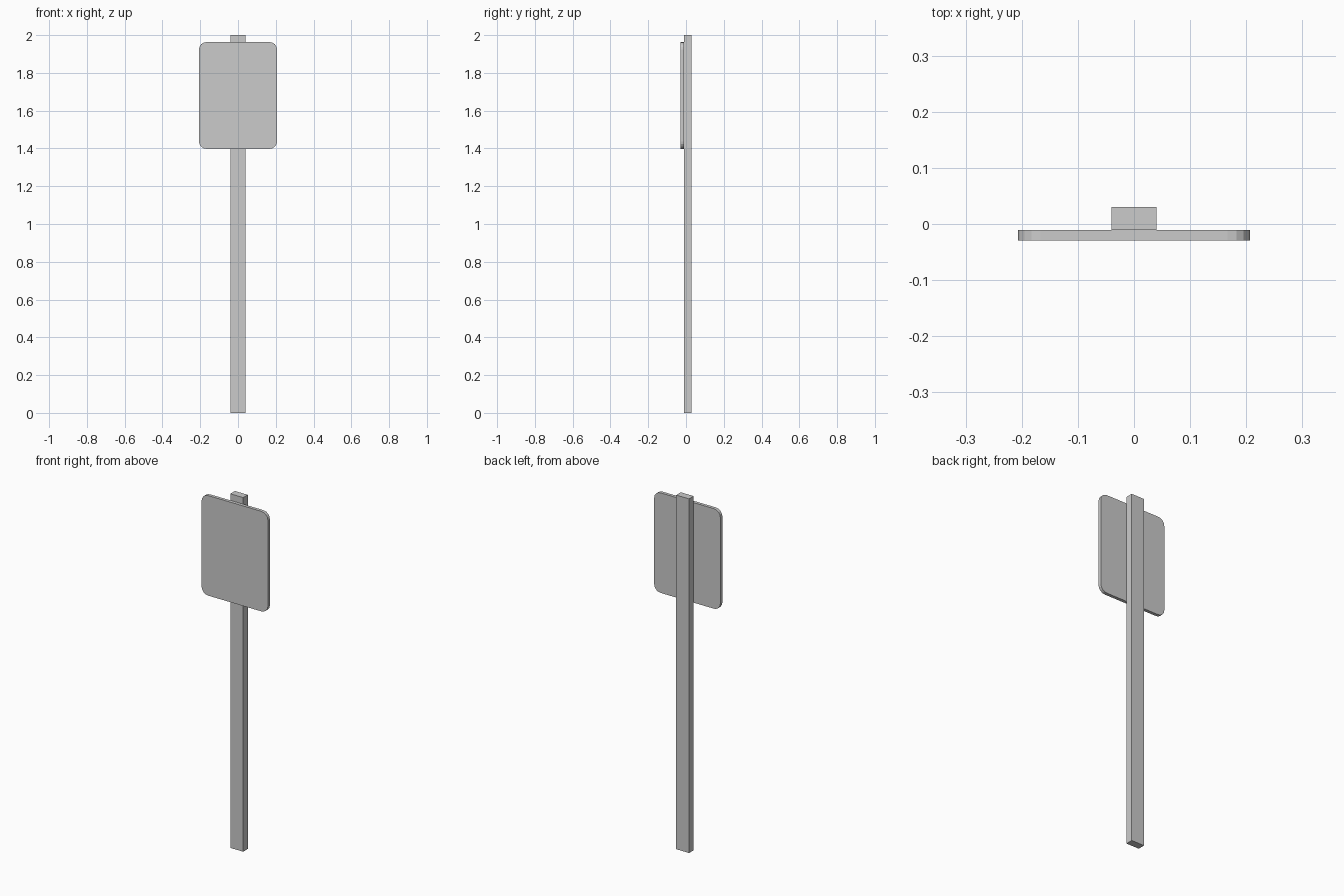
import bpy, bmesh

if "Cube" in bpy.data.objects:
    bpy.data.objects.remove(bpy.data.objects["Cube"])


def box(name, lo, hi, corner=0.0, segments=4):
    """Box between two corners; optionally rounds the edges running along y."""
    bm = bmesh.new()
    bmesh.ops.create_cube(bm, size=1.0)
    for v in bm.verts:
        v.co = [(a + b) / 2 + c * (b - a) for a, b, c in zip(lo, hi, v.co)]
    if corner:
        edges = [e for e in bm.edges
                 if abs(e.verts[0].co.y - e.verts[1].co.y) > 1e-5]
        bmesh.ops.bevel(bm, geom=edges, offset=corner, segments=segments,
                        profile=0.5, affect='EDGES')
    mesh = bpy.data.meshes.new(name)
    bm.to_mesh(mesh)
    bm.free()
    obj = bpy.data.objects.new(name, mesh)
    bpy.context.collection.objects.link(obj)
    return obj


# Upright post
box("post", (-0.04, -0.011, 0.0), (0.04, 0.03, 2.0))

# Rounded sign plate fixed to the front of the post
box("sign_plate", (-0.207, -0.029, 1.398), (0.207, -0.011, 1.963), corner=0.04)
